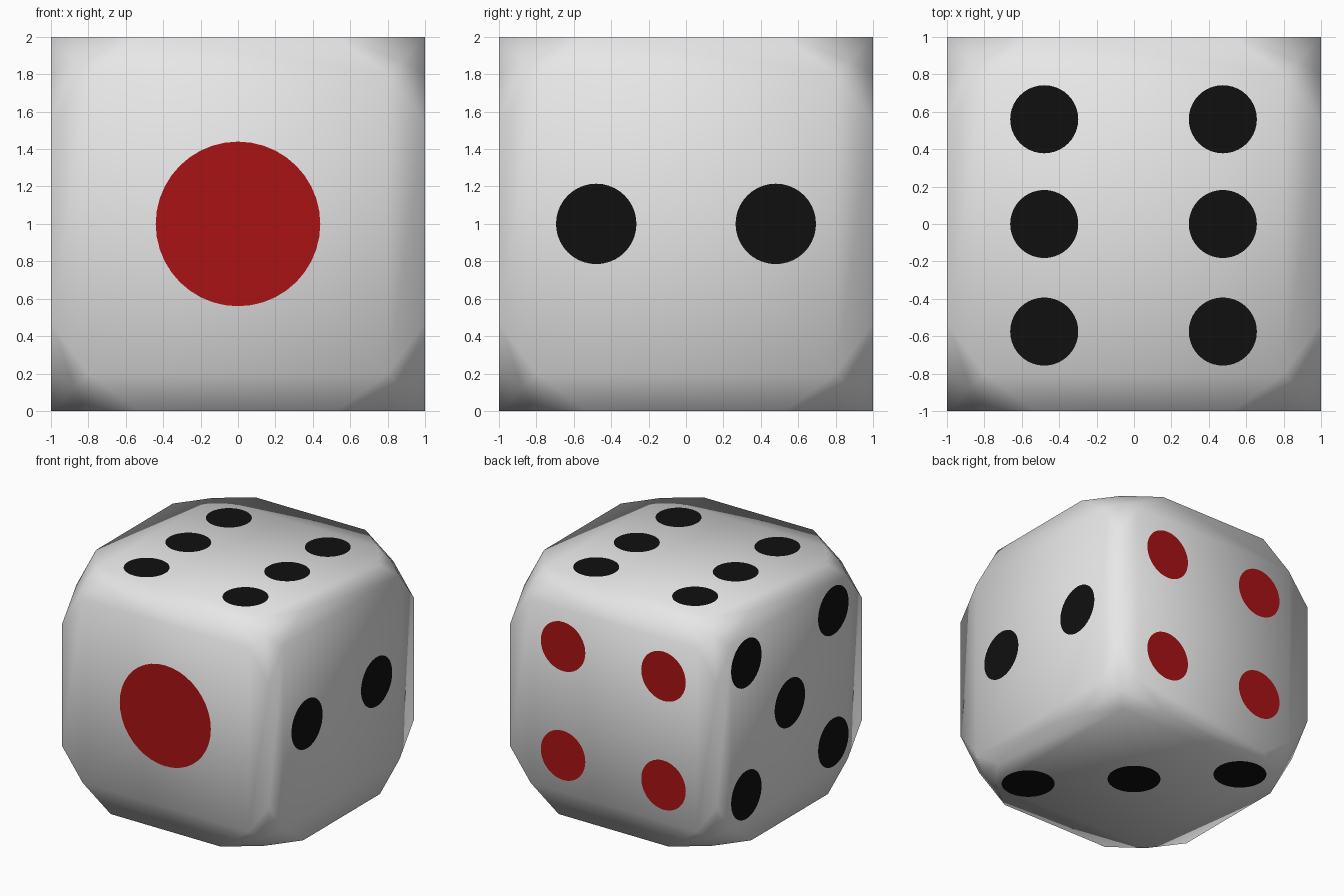
import bpy, bmesh, math
from mathutils import Vector, Matrix
from itertools import product

if "Cube" in bpy.data.objects:
    bpy.data.objects.remove(bpy.data.objects["Cube"])

def mat(name, rgb):
    m = bpy.data.materials.new(name)
    m.diffuse_color = (*rgb, 1)
    m.use_nodes = True
    m.node_tree.nodes["Principled BSDF"].inputs["Base Color"].default_value = m.diffuse_color
    return m

WHITE = mat("white", (0.88, 0.88, 0.88))
RED = mat("red", (0.40, 0.006, 0.007))
BLACK = mat("black", (0.005, 0.005, 0.005))

def make(name, bm, material, smooth):
    me = bpy.data.meshes.new(name)
    bm.to_mesh(me)
    bm.free()
    me.materials.append(material)
    for p in me.polygons:
        p.use_smooth = smooth
    ob = bpy.data.objects.new(name, me)
    bpy.context.collection.objects.link(ob)

E, M, C = 0.53, 0.80, 0.872   # edge end, face corner, corner tip
UP = Vector((0, 0, 1))

# Body: cube with its corners cut back to a sphere
bm = bmesh.new()
cache = {}
def v(p):
    key = tuple(round(c, 4) for c in p)
    if key not in cache:
        cache[key] = bm.verts.new((key[0], key[1], key[2] + 1))
    return cache[key]

def face(points):
    # orient every face away from the centre
    pts = [Vector(p) for p in points]
    n = (pts[1] - pts[0]).cross(pts[2] - pts[1])
    if n.dot(sum(pts, Vector())) < 0:
        pts.reverse()
    bm.faces.new([v(p) for p in pts])

for axis in range(3):
    for s in (-1, 1):
        def put(a, b):
            p = [0, 0, 0]
            p[axis], p[(axis + 1) % 3], p[(axis + 2) % 3] = s, a, b
            return p
        for k in range(4):
            c, d = round(math.cos(k * math.pi / 2)), round(math.sin(k * math.pi / 2))
            q = lambda a, b: put(a * c - b * d, a * d + b * c)
            face([q(0, 0), q(M, -M), q(M, M)])               # middle fan
            face([q(M, -M), q(1, -E), q(1, E), q(M, M)])     # border strip

for s in product((-1, 1), repeat=3):
    f = lambda *p: [a * b for a, b in zip(s, p)]
    ring = [f(E, 1, 1), f(M, M, 1), f(1, E, 1), f(1, M, M), f(1, 1, E), f(M, 1, M)]
    for i in range(6):
        face([f(C, C, C), ring[i], ring[(i + 1) % 6]])
make("die_body", bm, WHITE, True)

# Pips: thin round plates, placed as (across, along, radius) on each face
def pips(name, normal, right, spots, material):
    n, r = Vector(normal), Vector(right)
    u = n.cross(r)
    rot = Matrix((r, u, n)).transposed().to_4x4()
    bm = bmesh.new()
    for a, b, rad in spots:
        loc = UP + n * 1.003 + r * a + u * b
        bmesh.ops.create_circle(bm, cap_ends=True, segments=40, radius=rad,
                                matrix=Matrix.Translation(loc) @ rot)
    make(name, bm, material, False)

pips("front_pip", (0, -1, 0), (1, 0, 0), [(0, 0, 0.44)], RED)
pips("right_pips", (1, 0, 0), (0, 1, 0), [(a, 0, 0.215) for a in (-0.48, 0.48)], BLACK)
pips("top_pips", (0, 0, 1), (1, 0, 0),
     [(a, b, 0.182) for a in (-0.48, 0.475) for b in (-0.575, 0, 0.56)], BLACK)
pips("back_pips", (0, 1, 0), (-1, 0, 0),
     [(a, b, 0.215) for a in (-0.485, 0.485) for b in (-0.475, 0.475)], RED)
pips("left_pips", (-1, 0, 0), (0, -1, 0),
     [(0, 0, 0.21)] + [(a, b, 0.21) for a in (-0.6, 0.6) for b in (-0.575, 0.575)], BLACK)
pips("bottom_pips", (0, 0, -1), (1, 0, 0), [(k, k, 0.215) for k in (-0.61, 0, 0.61)], BLACK)
